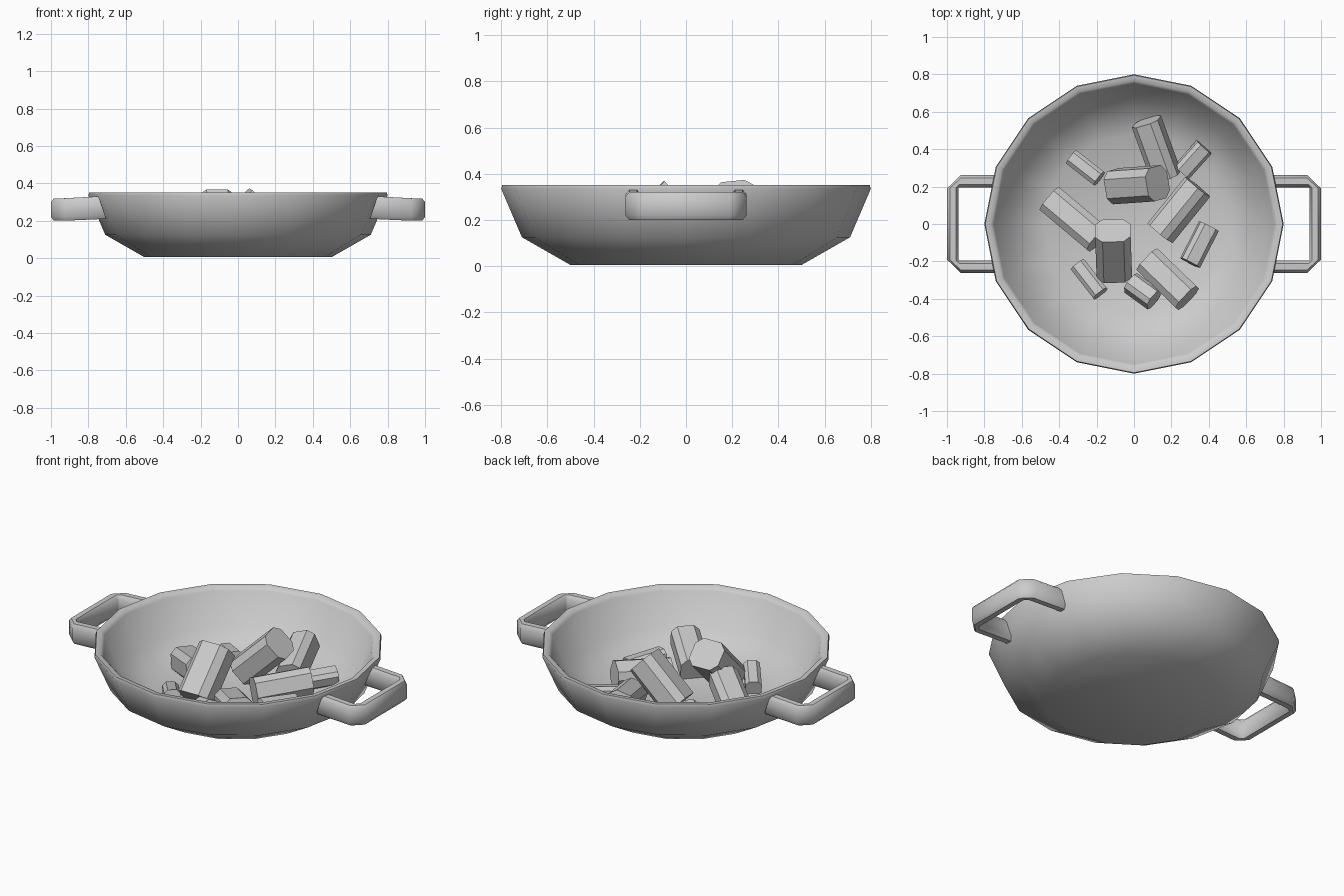
import bpy, bmesh
from math import cos, sin, pi, radians
from mathutils import Matrix, Vector

if "Cube" in bpy.data.objects:
    bpy.data.objects.remove(bpy.data.objects["Cube"])


def make_object(name, bm, smooth=None):
    bmesh.ops.recalc_face_normals(bm, faces=bm.faces)
    me = bpy.data.meshes.new(name)
    bm.to_mesh(me)
    bm.free()
    ob = bpy.data.objects.new(name, me)
    bpy.context.collection.objects.link(ob)
    if smooth:
        bpy.ops.object.select_all(action='DESELECT')
        bpy.context.view_layer.objects.active = ob
        ob.select_set(True)
        bpy.ops.object.shade_smooth_by_angle(angle=radians(smooth))
    return ob


def skin(bm, rings, closed=False):
    """Bridge consecutive rings of vertices with quads."""
    n = len(rings[0])
    pairs = list(zip(rings, rings[1:]))
    if closed:
        pairs.append((rings[-1], rings[0]))
    for a, b in pairs:
        for i in range(n):
            j = (i + 1) % n
            bm.faces.new((a[i], a[j], b[j], b[i]))


# Bowl: 16-sided turned shell, outside wall, rim, inside wall
SIDES = 16
profile = [(0.50, 0.005), (0.71, 0.125), (0.80, 0.335), (0.795, 0.352),
           (0.765, 0.35), (0.75, 0.332), (0.67, 0.145), (0.48, 0.045)]
bm = bmesh.new()
rings = [[bm.verts.new((r * cos(2 * pi * i / SIDES), r * sin(2 * pi * i / SIDES), z))
          for i in range(SIDES)] for r, z in profile]
skin(bm, rings)
bm.faces.new(rings[0])
bm.faces.new(rings[-1])
make_object("bowl", bm, 60)

# Handles: chamfered section swept along a squared loop, mirrored in x
# Each station: outer xy, inner xy
stations = [((0.725, -0.262), (0.725, -0.195)), ((0.925, -0.262), (0.935, -0.195)),
            ((1.0, -0.19), (0.937, -0.192)), ((1.0, 0.19), (0.937, 0.192)),
            ((0.925, 0.262), (0.935, 0.195)), ((0.725, 0.262), (0.725, 0.195))]
section = [(0, 0.22), (0, 0.30), (0.25, 0.32), (0.75, 0.32),
           (1, 0.30), (1, 0.22), (0.75, 0.20), (0.25, 0.20)]
for side, sx in (("right", 1), ("left", -1)):
    bm = bmesh.new()
    rings = []
    for k, (o, i) in enumerate(stations):
        o, i = Vector(o), Vector(i)
        ring = []
        for t, z in section:
            p = o.lerp(i, t)
            lean = 0.0
            if k in (0, 5):  # ends follow the slope of the bowl wall
                lean = (z - 0.26) * 0.35
                z += 0.01
            ring.append(bm.verts.new((sx * (p.x + lean), p.y, z)))
        rings.append(ring)
    skin(bm, rings)
    bm.faces.new(rings[0])
    bm.faces.new(rings[-1])
    make_object(side + "_handle", bm, 50)


# Chunks: flat-faced blocks with chamfered long edges, piled in the bowl
def chunk(name, loc, size, yaw, pitch, roll):
    l, w, h = (s / 2 for s in size)
    c = min(w, h) * 0.45
    outline = [(w, h - c), (w - c, h), (c - w, h), (-w, h - c),
               (-w, c - h), (c - w, -h), (w - c, -h), (w, c - h)]
    bm = bmesh.new()
    rings = [[bm.verts.new((x, y, z)) for y, z in outline] for x in (-l, l)]
    skin(bm, rings)
    for r in rings:
        bm.faces.new(r)
    m = (Matrix.Translation(loc) @ Matrix.Rotation(radians(yaw), 4, 'Z')
         @ Matrix.Rotation(radians(-pitch), 4, 'Y') @ Matrix.Rotation(radians(roll), 4, 'X'))
    bmesh.ops.transform(bm, matrix=m, verts=bm.verts)
    make_object(name, bm)


# location, (length, width, height), yaw, pitch, roll
chunks = [
    ((-0.11, -0.145, 0.198), (0.31, 0.19, 0.17), 92, 45, 0),
    ((0.015, 0.21, 0.20), (0.31, 0.18, 0.17), 4, 44, 8),
    ((0.12, 0.40, 0.14), (0.32, 0.15, 0.15), -70, -12, 18),
    ((-0.32, 0.025, 0.13), (0.34, 0.16, 0.15), -40, 14, 0),
    ((0.24, 0.075, 0.135), (0.32, 0.15, 0.15), 51, 4, -25),
    ((0.18, -0.295, 0.135), (0.30, 0.16, 0.15), -44, 14, 0),
    ((-0.26, 0.30, 0.10), (0.19, 0.09, 0.09), -38, 10, 0),
    ((0.315, 0.345, 0.10), (0.18, 0.10, 0.09), 48, 5, 12),
    ((0.35, -0.11, 0.11), (0.22, 0.11, 0.10), 63, -5, 10),
    ((-0.24, -0.295, 0.10), (0.20, 0.09, 0.09), -52, 12, 0),
    ((0.045, -0.36, 0.11), (0.16, 0.11, 0.11), -36, 18, -20),
]
for k, args in enumerate(chunks, 1):
    chunk(f"chunk_{k}", *args)
